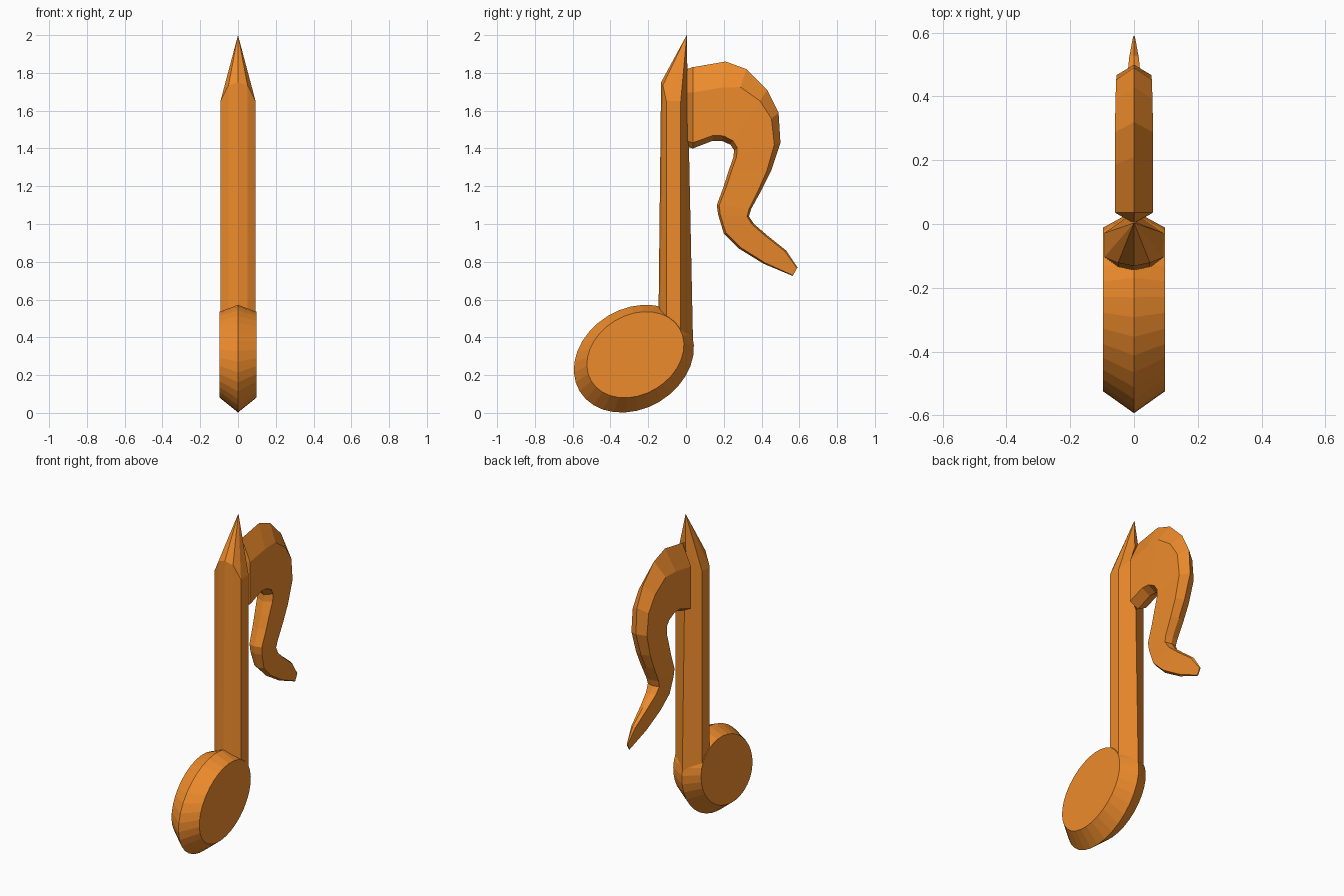
import bpy, bmesh, math

if "Cube" in bpy.data.objects:
    bpy.data.objects.remove(bpy.data.objects["Cube"])

orange = bpy.data.materials.new("orange")
orange.diffuse_color = (0.85, 0.26, 0.025, 1)
orange.use_nodes = True
orange.node_tree.nodes["Principled BSDF"].inputs["Base Color"].default_value = orange.diffuse_color


def loft(name, rings, tip=None):
    """Skin closed rings of equal size; close the end with a cap or a tip point."""
    bm = bmesh.new()
    vs = [[bm.verts.new(p) for p in ring] for ring in rings]
    n = len(rings[0])
    for a, b in zip(vs, vs[1:]):
        for i in range(n):
            j = (i + 1) % n
            bm.faces.new((a[i], a[j], b[j], b[i]))
    bm.faces.new(vs[0])
    if tip:
        t = bm.verts.new(tip)
        for i in range(n):
            bm.faces.new((vs[-1][i], vs[-1][(i + 1) % n], t))
    else:
        bm.faces.new(vs[-1])
    bmesh.ops.recalc_face_normals(bm, faces=bm.faces)
    me = bpy.data.meshes.new(name)
    bm.to_mesh(me)
    bm.free()
    me.materials.append(orange)
    ob = bpy.data.objects.new(name, me)
    bpy.context.collection.objects.link(ob)
    return ob


# Note head: tilted ellipse disc with a ridge around the rim
def ellipse(x, cy, cz, a, b, tilt=math.radians(31), n=32):
    c, s = math.cos(tilt), math.sin(tilt)
    pts = []
    for i in range(n):
        u = a * math.cos(2 * math.pi * i / n)
        v = b * math.sin(2 * math.pi * i / n)
        pts.append((x, cy + u * c - v * s, cz + u * s + v * c))
    return pts


loft("note_head", [ellipse(-0.097, -0.268, 0.308, 0.272, 0.21),
                   ellipse(0, -0.276, 0.287, 0.335, 0.265),
                   ellipse(0.097, -0.268, 0.308, 0.272, 0.21)])


# Stem: faceted post, slightly tapered, with a pointed top
def stem_ring(front, back, zs):
    half = [(0.05, front + 0.01, zs[1]), (0.093, -0.104, zs[2]), (0.093, -0.028, zs[2])]
    return ([(0, front, zs[0])] + half + [(0, back, zs[3])]
            + [(-x, y, z) for x, y, z in reversed(half)])


loft("stem", [stem_ring(-0.147, 0.037, (0.38,) * 4),
              stem_ring(-0.132, 0.008, (1.75, 1.735, 1.65, 1.77))],
     tip=(0, 0.004, 2.0))

# Flag: outer y, z, inner y, z, half thickness, outer bevel share of the width
stations = [
    (0.006, 1.82, 0.006, 1.41, 0.008, 0.30),
    (0.036, 1.83, 0.036, 1.40, 0.060, 0.31),
    (0.21, 1.86, 0.14, 1.44, 0.060, 0.33),
    (0.32, 1.82, 0.19, 1.44, 0.060, 0.25),
    (0.43, 1.71, 0.235, 1.42, 0.058, 0.20),
    (0.49, 1.59, 0.255, 1.39, 0.056, 0.16),
    (0.50, 1.43, 0.25, 1.35, 0.054, 0.13),
    (0.45, 1.28, 0.225, 1.28, 0.050, 0.10),
    (0.40, 1.18, 0.20, 1.20, 0.047, 0.08),
    (0.345, 1.08, 0.163, 1.10, 0.043, 0.06),
    (0.333, 1.04, 0.17, 1.05, 0.040, 0.06),
    (0.36, 1.00, 0.20, 0.95, 0.034, 0.06),
    (0.43, 0.94, 0.28, 0.87, 0.025, 0.06),
    (0.53, 0.86, 0.41, 0.79, 0.015, 0.06),
    (0.59, 0.77, 0.565, 0.725, 0.003, 0.10),
]


def flag_ring(oy, oz, iy, iz, t, f):
    def at(x, k):
        return (x, oy + (iy - oy) * k, oz + (iz - oz) * k)
    return [at(0, 0), at(t, f), at(t, 0.93), at(0, 1), at(-t, 0.93), at(-t, f)]


loft("flag", [flag_ring(*s) for s in stations])
